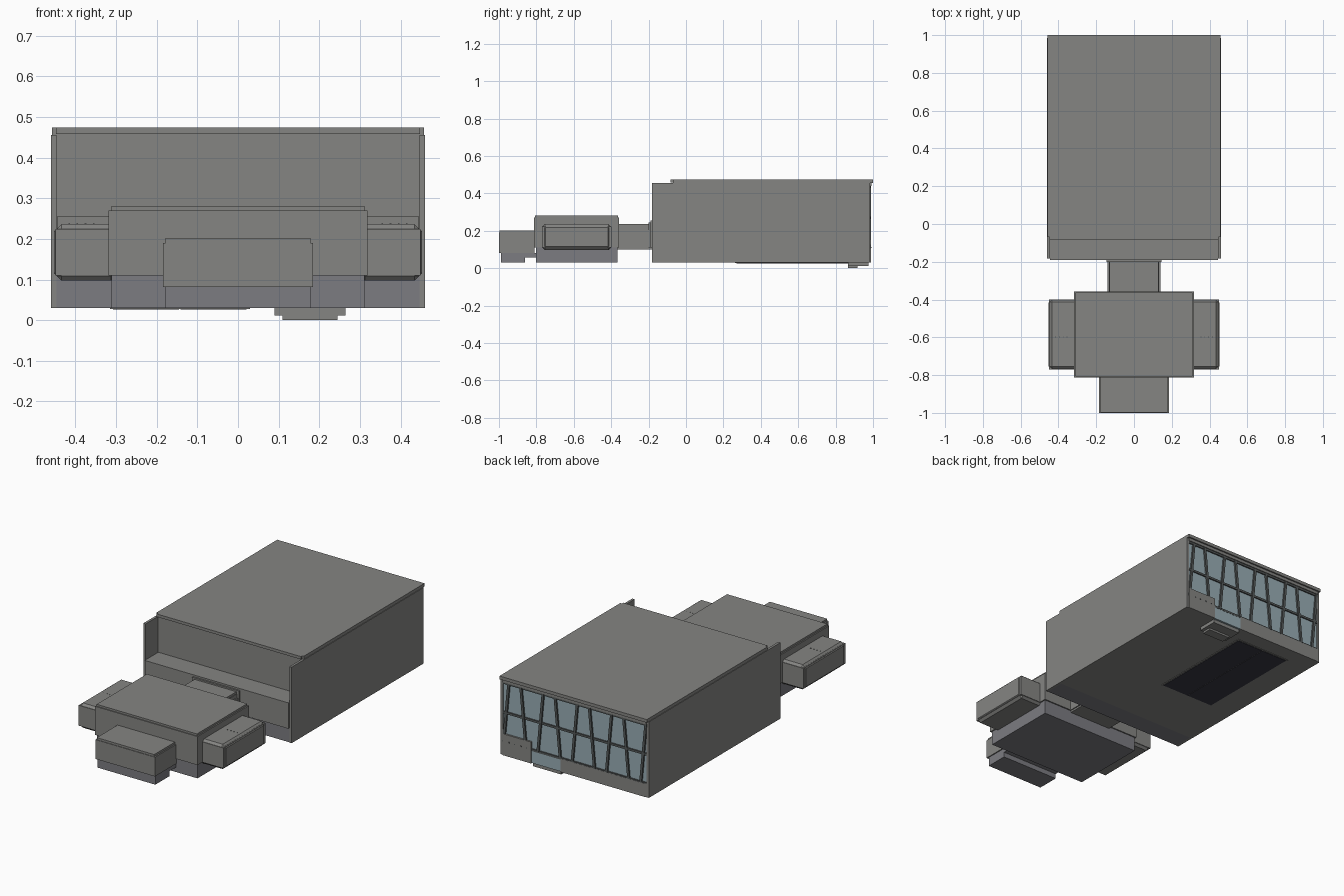
import bpy, bmesh

if "Cube" in bpy.data.objects:
    bpy.data.objects.remove(bpy.data.objects["Cube"])


def material(name, rgb):
    m = bpy.data.materials.new(name)
    m.diffuse_color = (*rgb, 1)
    m.use_nodes = True
    m.node_tree.nodes["Principled BSDF"].inputs["Base Color"].default_value = m.diffuse_color
    return m


glass = material("pale_glass", (0.32, 0.42, 0.46))
frame = material("dark_frame", (0.09, 0.10, 0.10))
dark = material("dark_underside", (0.04, 0.04, 0.055))
plinth = material("plinth_grey", (0.2, 0.2, 0.22))
cladding = material("cladding_grey", (0.235, 0.235, 0.225))


def prism(name, pts, y0, y1, mat=cladding):
    """Extrude an x-z outline from y0 to y1."""
    bm = bmesh.new()
    f = bm.faces.new([bm.verts.new((x, y0, z)) for x, z in pts])
    ext = bmesh.ops.extrude_face_region(bm, geom=[f])
    for v in ext["geom"]:
        if isinstance(v, bmesh.types.BMVert):
            v.co.y = y1
    bmesh.ops.recalc_face_normals(bm, faces=bm.faces)
    me = bpy.data.meshes.new(name)
    bm.to_mesh(me)
    bm.free()
    me.materials.append(mat)
    ob = bpy.data.objects.new(name, me)
    bpy.context.collection.objects.link(ob)
    return ob


def box(name, x, y, z, mat=cladding, bevel=0):
    ob = prism(name, [(x[0], z[0]), (x[1], z[0]), (x[1], z[1]), (x[0], z[1])], *y, mat)
    if bevel:
        b = ob.modifiers.new("edge_bevel", "BEVEL")
        b.width, b.segments = bevel, 1
    return ob


def sym(w):
    return (-w, w)


# Main hall: body, roof and side walls running past the front
box("hall_body", sym(0.45), (-0.07, 0.975), (0.03, 0.456))
box("hall_roof", sym(0.457), (-0.07, 1.0), (0.456, 0.474))
box("roof_front_trim", sym(0.447), (-0.082, -0.07), (0.458, 0.474))
for side, s in (("left", -1), ("right", 1)):
    box(f"hall_{side}_wall", sorted((s * 0.446, s * 0.46)), (-0.182, 0.985), (0.03, 0.456))

# Low front ledge inside the side walls
box("front_ledge", sym(0.445), (-0.19, -0.07), (0.11, 0.255))
box("front_plinth", sym(0.446), (-0.18, -0.07), (0.03, 0.11), plinth)

# Glazed rear facade with leaning mullions
box("rear_glass", sym(0.446), (0.975, 0.98), (0.10, 0.44), glass)
box("rear_spandrel_wide", (-0.446, 0.088), (0.975, 0.988), (0.03, 0.105))
box("rear_sign_panel", (0.268, 0.446), (0.975, 0.99), (0.03, 0.15))
box("entry_glass", (0.088, 0.268), (0.975, 0.986), (0.032, 0.105), glass)
for i, x in enumerate((0.292, 0.328, 0.366, 0.402)):
    box(f"panel_stud_{i + 1}", (x, x + 0.005), (0.99, 0.992), (0.108, 0.113), frame)
for z in (0.105, 0.27, 0.435):
    box("rear_transom", sym(0.446), (0.979, 0.987), (z - 0.006, z + 0.006), frame)
for i in range(9):
    x = -0.425 + i * 0.10625
    lean = 0.016 if i % 2 else -0.016
    w = 0.007
    prism(f"rear_mullion_{i + 1}",
          [(x - lean - w, 0.105), (x - lean + w, 0.105), (x + lean + w, 0.44), (x + lean - w, 0.44)],
          0.979, 0.989, frame)
box("rear_top_rail", sym(0.446), (0.975, 0.992), (0.44, 0.456))

# Entry steps below the rear edge
box("upper_entry_step", (0.09, 0.265), (0.865, 0.977), (0.011, 0.03))
box("lower_entry_step", (0.11, 0.245), (0.865, 0.918), (0.0, 0.011))

# Dark underside panels with a pale surround
box("underside_surround", (-0.315, 0.03), (0.262, 0.898), (0.0275, 0.03))
for i, x in enumerate((-0.308, -0.142)):
    box(f"underside_panel_{i + 1}", (x, x + 0.163), (0.27, 0.89), (0.026, 0.03), dark)

# Link between the hall and the front block
box("link_body", sym(0.133), (-0.37, -0.18), (0.10, 0.225))
box("link_roof", sym(0.13), (-0.37, -0.18), (0.225, 0.237))
box("link_side_band", sym(0.139), (-0.37, -0.18), (0.11, 0.205))
box("link_collar", sym(0.145), (-0.2, -0.18), (0.11, 0.245))

# Central block
box("central_base", sym(0.311), (-0.803, -0.365), (0.03, 0.11), plinth)
box("central_walls", sym(0.318), (-0.813, -0.358), (0.11, 0.27))
box("central_roof", sym(0.311), (-0.808, -0.363), (0.27, 0.281))

# Side wings with chamfered ends
for side, s in (("left", -1), ("right", 1)):
    box(f"{side}_wing_core", sorted((s * 0.3, s * 0.446)), (-0.767, -0.402), (0.097, 0.236), bevel=0.012)
    box(f"{side}_wing_end_panel", sorted((s * 0.43, s * 0.453)), (-0.76, -0.408), (0.108, 0.226), bevel=0.008)
    box(f"{side}_wing_cladding", sorted((s * 0.3, s * 0.449)), (-0.77, -0.399), (0.11, 0.224))
    for i in range(4):
        x = s * (0.355 + 0.02 * i)
        box(f"{side}_wing_roof_stud", (x - 0.002, x + 0.002), (-0.6, -0.596), (0.235, 0.238), frame)

# Front porch module
box("porch_walls", sym(0.185), (-1.0, -0.81), (0.082, 0.19))
box("porch_roof", sym(0.178), (-0.997, -0.81), (0.19, 0.202))
box("porch_base", sym(0.179), (-0.988, -0.862), (0.03, 0.082), plinth)
box("porch_rear_base", sym(0.179), (-0.862, -0.8), (0.058, 0.082), plinth)
